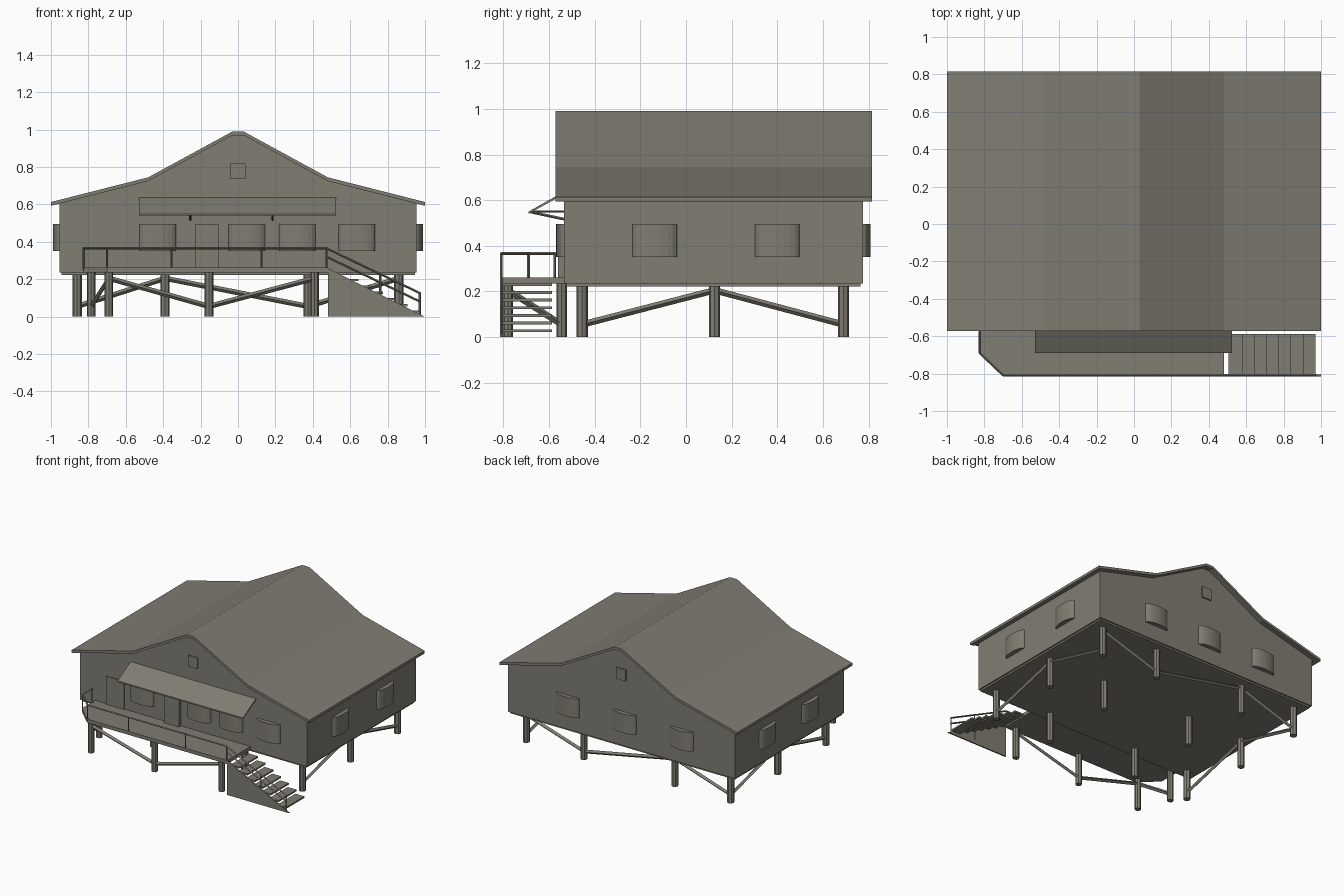
import bpy, bmesh, math
from mathutils import Vector

if "Cube" in bpy.data.objects:
    bpy.data.objects.remove(bpy.data.objects["Cube"])

mat = bpy.data.materials.new("warm grey")
mat.diffuse_color = (0.215, 0.205, 0.17, 1)
mat.use_nodes = True
mat.node_tree.nodes["Principled BSDF"].inputs["Base Color"].default_value = mat.diffuse_color


def finish(name, bm):
    bmesh.ops.recalc_face_normals(bm, faces=bm.faces)
    me = bpy.data.meshes.new(name)
    bm.to_mesh(me)
    bm.free()
    me.materials.append(mat)
    ob = bpy.data.objects.new(name, me)
    bpy.context.collection.objects.link(ob)
    return ob


def prism(name, pts, axis, a, b):
    """Closed prism: 2D profile extruded from a to b along an axis."""
    place = {"x": lambda p, t: (t, p[0], p[1]),
             "y": lambda p, t: (p[0], t, p[1]),
             "z": lambda p, t: (p[0], p[1], t)}[axis]
    bm = bmesh.new()
    lo = [bm.verts.new(place(p, a)) for p in pts]
    hi = [bm.verts.new(place(p, b)) for p in pts]
    bm.faces.new(lo)
    bm.faces.new(hi)
    n = len(pts)
    for i in range(n):
        j = (i + 1) % n
        bm.faces.new((lo[i], lo[j], hi[j], hi[i]))
    return finish(name, bm)


def box(name, x0, x1, y0, y1, z0, z1):
    return prism(name, [(x0, y0), (x1, y0), (x1, y1), (x0, y1)], "z", z0, z1)


def bar(name, p, q, r, sides=4):
    """Straight bar between two points."""
    p, q = Vector(p), Vector(q)
    bm = bmesh.new()
    bmesh.ops.create_cone(bm, cap_ends=True, segments=sides, radius1=r, radius2=r,
                          depth=(q - p).length)
    bmesh.ops.rotate(bm, verts=bm.verts, matrix=(q - p).to_track_quat("Z", "Y").to_matrix())
    bmesh.ops.translate(bm, verts=bm.verts, vec=(p + q) / 2)
    return finish(name, bm)


def rail(name, pts, r=0.006):
    for p, q in zip(pts, pts[1:]):
        bar(name, p, q, r)


# Roof: two-pitch gable sheet
half = [(1.0, 0.613), (0.48, 0.745), (0.03, 0.99)]
top = half + [(-x, z) for x, z in reversed(half)]
under = [(x, z - 0.02) for x, z in top]
prism("roof", top + under[::-1], "y", -0.572, 0.815)

# Walls with gables, following the underside of the roof
gable = [(0.955, 0.235), (0.955, 0.606), (0.48, 0.728), (0.03, 0.972)]
prism("walls", gable + [(-x, z) for x, z in reversed(gable)], "y", -0.535, 0.775)
box("floor", -0.945, 0.945, -0.525, 0.765, 0.222, 0.238)


# Bowed windows: elliptical plan against the wall
def window(side, c):
    w, d = 0.0975, 0.034
    arc = [(-w * math.cos(math.pi * i / 10), d * math.sin(math.pi * i / 10)) for i in range(11)]
    pts = {"front": [(c + u, -0.535 - v) for u, v in arc],
           "back": [(c + u, 0.775 + v) for u, v in arc],
           "right": [(0.955 + v, c + u) for u, v in arc],
           "left": [(-0.955 - v, c + u) for u, v in arc]}[side]
    prism(side + "_window", pts, "z", 0.35, 0.495)


for side, centres in {"front": (-0.43, 0.048, 0.318, 0.635), "back": (0.45, -0.03, -0.51),
                      "right": (-0.137, 0.4), "left": (-0.12, 0.39)}.items():
    for c in centres:
        window(side, c)

# Gable vents and front doors
box("front_vent", -0.04, 0.04, -0.545, -0.53, 0.735, 0.82)
box("back_vent", -0.04, 0.04, 0.77, 0.785, 0.735, 0.82)
box("front_door", -0.23, -0.105, -0.56, -0.53, 0.26, 0.495)
box("side_door", -0.73, -0.58, -0.543, -0.53, 0.26, 0.475)

# Awning and its brackets
prism("awning", [(-0.53, 0.64), (-0.69, 0.55), (-0.69, 0.54), (-0.53, 0.628)], "x", -0.53, 0.525)
for x in (-0.255, 0.185):
    bar("awning_strut", (x, -0.535, 0.517), (x, -0.68, 0.548), 0.006)
    bar("awning_tie", (x, -0.535, 0.55), (x, -0.68, 0.55), 0.005)

# Deck with one cut corner
edge = [(-0.83, -0.535), (-0.83, -0.69), (-0.70, -0.815), (0.48, -0.815)]
prism("deck", edge + [(0.48, -0.535)], "z", 0.235, 0.262)

# Deck railing
rail("deck_rail", [(-0.825, -0.575, 0.366), (-0.825, -0.69, 0.366),
                   (-0.70, -0.809, 0.366), (0.473, -0.809, 0.366)])
for x, y in [(-0.825, -0.575), (-0.825, -0.69), (-0.70, -0.809), (-0.355, -0.809),
             (0.125, -0.809), (0.473, -0.809)]:
    bar("deck_rail_post", (x, y, 0.25), (x, y, 0.37), 0.006)

# Stairs: side panel, treads, sloping rails
prism("stair_panel", [(0.48, 0), (0.48, 0.26), (1.0, 0)], "y", -0.815, -0.805)
for i in range(7):
    x, z = 0.505 + i * 0.065, 0.235 - i * 0.0335
    box("stair_tread", x, x + 0.075, -0.806, -0.588, z - 0.012, z)
for dz in (0, -0.045):
    rail("stair_rail", [(0.473, -0.809, 0.366 + dz), (0.975, -0.809, 0.125 + dz)])
for x in (0.76, 0.972):
    z = 0.366 - (x - 0.473) * 0.48
    bar("stair_rail_post", (x, -0.809, z - 0.2 if x < 0.9 else 0.01), (x, -0.809, z), 0.006)

# Stilts under the house and the deck
cols, rows = (0.86, 0.375, -0.39, -0.86), (-0.455, 0.125, 0.69)
for x in cols:
    for y in rows:
        bar("house_stilt", (x, y, 0), (x, y, 0.23), 0.025, 8)
deck_posts = [(-0.785, -0.545), (-0.69, -0.78), (-0.155, -0.78), (0.41, -0.78)]
for x, y in deck_posts:
    bar("deck_stilt", (x, y, 0), (x, y, 0.24), 0.023, 8)

# Zigzag braces between stilts, alternating low and high
LOW, HIGH = 0.055, 0.205
rail("back_brace", [(x, 0.69, z) for x, z in zip(cols, (HIGH, LOW, HIGH, LOW))], 0.014)
for x in (0.86, -0.86):
    rail("side_brace", [(x, y, z) for y, z in zip(rows, (LOW, HIGH, LOW))], 0.014)
rail("deck_brace", [(x, y, z) for (x, y), z in zip(deck_posts, (LOW, HIGH, LOW, HIGH))], 0.014)
